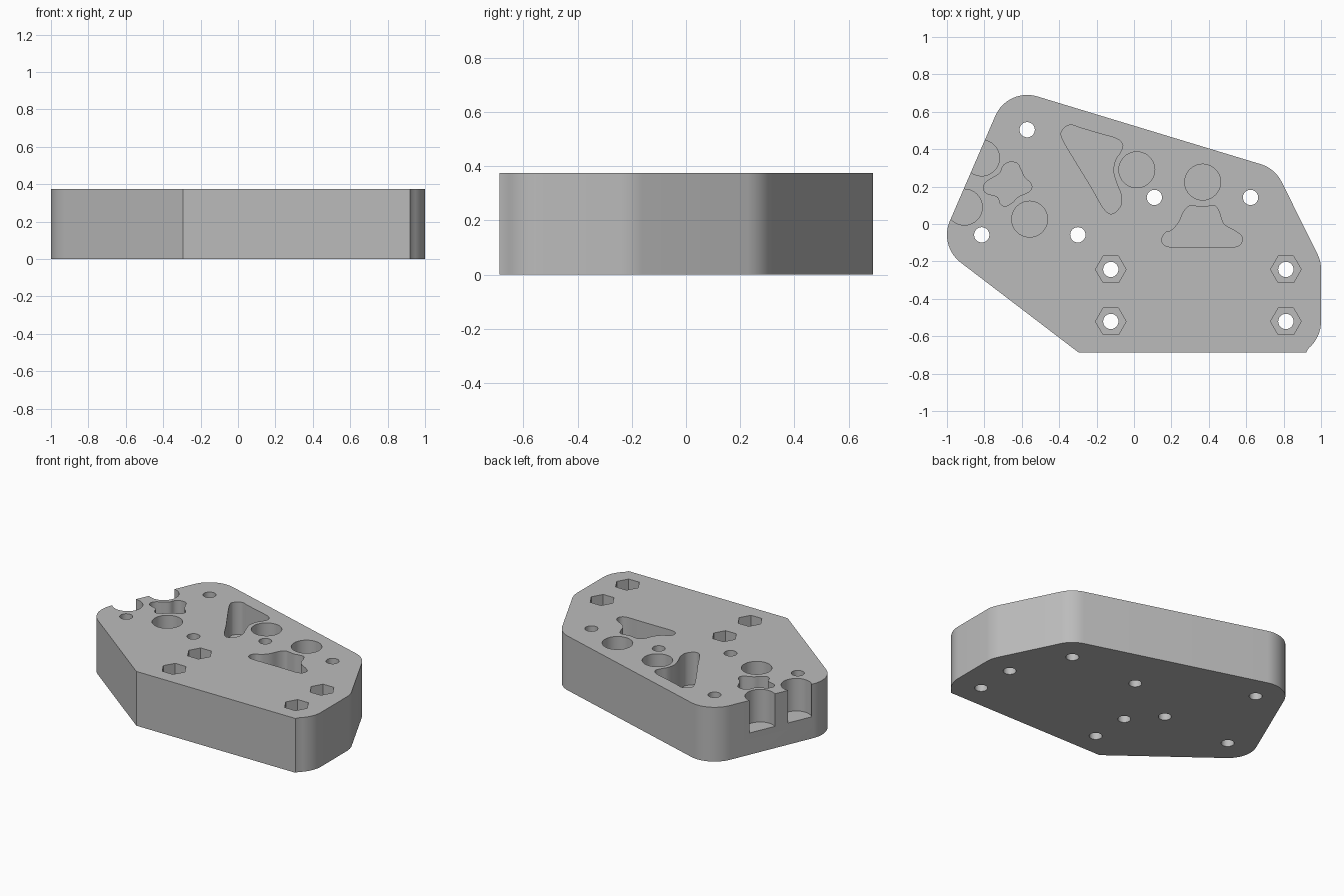
import bpy, bmesh
from math import cos, sin, radians, tau
from mathutils import Vector

if "Cube" in bpy.data.objects:
    bpy.data.objects.remove(bpy.data.objects["Cube"])

HEIGHT = 0.375
FLOOR = 0.15          # floor level of the blind pockets
ROUND = 0.186         # outer corner radius

grey = bpy.data.materials.new("plain grey")
grey.use_nodes = True
grey.diffuse_color = (0.5, 0.5, 0.5, 1)
grey.node_tree.nodes["Principled BSDF"].inputs["Base Color"].default_value = grey.diffuse_color


def arc(centre, radius, start, end, steps):
    """Points along an arc, angles in degrees."""
    angles = [radians(start + (end - start) * i / steps) for i in range(steps + 1)]
    return [(centre[0] + radius * cos(a), centre[1] + radius * sin(a)) for a in angles]


def ring(centre, radius, sides):
    return [(centre[0] + radius * cos(tau * i / sides),
             centre[1] + radius * sin(tau * i / sides)) for i in range(sides)]


def smooth_loop(points, steps=4):
    """Closed smooth curve through the given points."""
    pts = [Vector(p) for p in points]
    n = len(pts)
    out = []
    for i in range(n):
        a, b, c, d = (pts[(i + k) % n] for k in (-1, 0, 1, 2))
        for s in range(steps):
            t = s / steps
            out.append(b + (c - a) * t / 2 + (a - b * 2.5 + c * 2 - d / 2) * t * t
                       + (b * 3 - a - c * 3 + d) * t ** 3 / 2)
    return out


def prism(name, outline, bottom, top):
    """Upright solid from a flat outline."""
    bm = bmesh.new()
    face = bm.faces.new([bm.verts.new((p[0], p[1], bottom)) for p in outline])
    side = bmesh.ops.extrude_face_region(bm, geom=[face])
    moved = [g for g in side["geom"] if isinstance(g, bmesh.types.BMVert)]
    bmesh.ops.translate(bm, verts=moved, vec=(0, 0, top - bottom))
    bmesh.ops.recalc_face_normals(bm, faces=bm.faces)
    mesh = bpy.data.meshes.new(name)
    bm.to_mesh(mesh)
    bm.free()
    mesh.materials.append(grey)
    obj = bpy.data.objects.new(name, mesh)
    bpy.context.collection.objects.link(obj)
    return obj


# Corner holes and bolt holes
back_hole, right_hole, left_hole = (-0.571, 0.504), (-0.814, -0.058), (0.623, 0.142)
bolts = [(x, y) for x in (-0.124, 0.812) for y in (-0.243, -0.521)]
holes = [back_hole, right_hole, left_hole, (0.109, 0.142), (-0.3, -0.058)] + bolts

# Plate: rounded corners follow the outer holes, front edge is straight
outline = [(-0.295, -0.688), (0.92, -0.688)]
outline += arc(bolts[3], ROUND + 0.002, -50, 0, 8)
outline += arc(bolts[2], ROUND + 0.002, 0, 26.6, 6)
outline += arc(left_hole, ROUND, 26.6, 73, 10)
outline += arc(back_hole, ROUND, 73, 156.5, 16)
outline += arc(right_hole, ROUND, 156.5, 232, 14)
plate = prism("plate", outline, 0, HEIGHT)

# Shaped pockets
long_pocket = [(-.385, .46), (-.38, .505), (-.34, .53), (-.29, .515), (-.19, .485),
               (-.09, .455), (-.06, .42), (-.075, .38), (-.1, .34), (-.11, .28),
               (-.09, .21), (-.07, .16), (-.07, .1), (-.115, .055), (-.16, .08),
               (-.23, .2), (-.31, .33)]
wide_pocket = [(.15, -.075), (.155, -.105), (.19, -.122), (.29, -.122), (.44, -.122),
               (.54, -.122), (.575, -.1), (.575, -.065), (.545, -.04), (.48, 0),
               (.455, .065), (.435, .095), (.4, .095), (.368, .09), (.33, .095),
               (.295, .095), (.265, .065), (.24, .01), (.2, -.035), (.17, -.045)]
small_pocket = [(-.805, .195), (-.79, .225), (-.75, .25), (-.715, .275), (-.7, .31),
                (-.67, .33), (-.625, .325), (-.605, .29), (-.585, .25), (-.55, .215),
                (-.55, .185), (-.575, .165), (-.62, .145), (-.65, .115), (-.69, .095),
                (-.715, .11), (-.73, .145), (-.79, .165)]

# Round pockets; the last two break out through the side wall
round_pockets = [(0.015, 0.29), (0.367, 0.224), (-0.558, 0.026),
                 (-0.815, 0.353), (-0.907, 0.09)]

over = HEIGHT + 0.1
cutters = [prism("hole_cutter", ring(p, 0.041, 24), -0.1, over) for p in holes]
cutters += [prism("nut_cutter", ring(p, 0.082, 6), FLOOR, over) for p in bolts]
cutters += [prism("round_cutter", ring(p, 0.096, 40), FLOOR, over) for p in round_pockets]
cutters += [prism("pocket_cutter", smooth_loop(p), FLOOR, over)
            for p in (long_pocket, wide_pocket, small_pocket)]

# Cut everything out of the plate, then drop the cutters
bpy.context.view_layer.objects.active = plate
for cutter in cutters:
    cutter.hide_render = True
    mod = plate.modifiers.new("cut", "BOOLEAN")
    mod.operation = "DIFFERENCE"
    mod.solver = "EXACT"
    mod.object = cutter
    bpy.ops.object.modifier_apply(modifier=mod.name)
    bpy.data.objects.remove(cutter)

bpy.ops.object.select_all(action="DESELECT")
plate.select_set(True)
bpy.ops.object.shade_smooth_by_angle(angle=radians(30))
